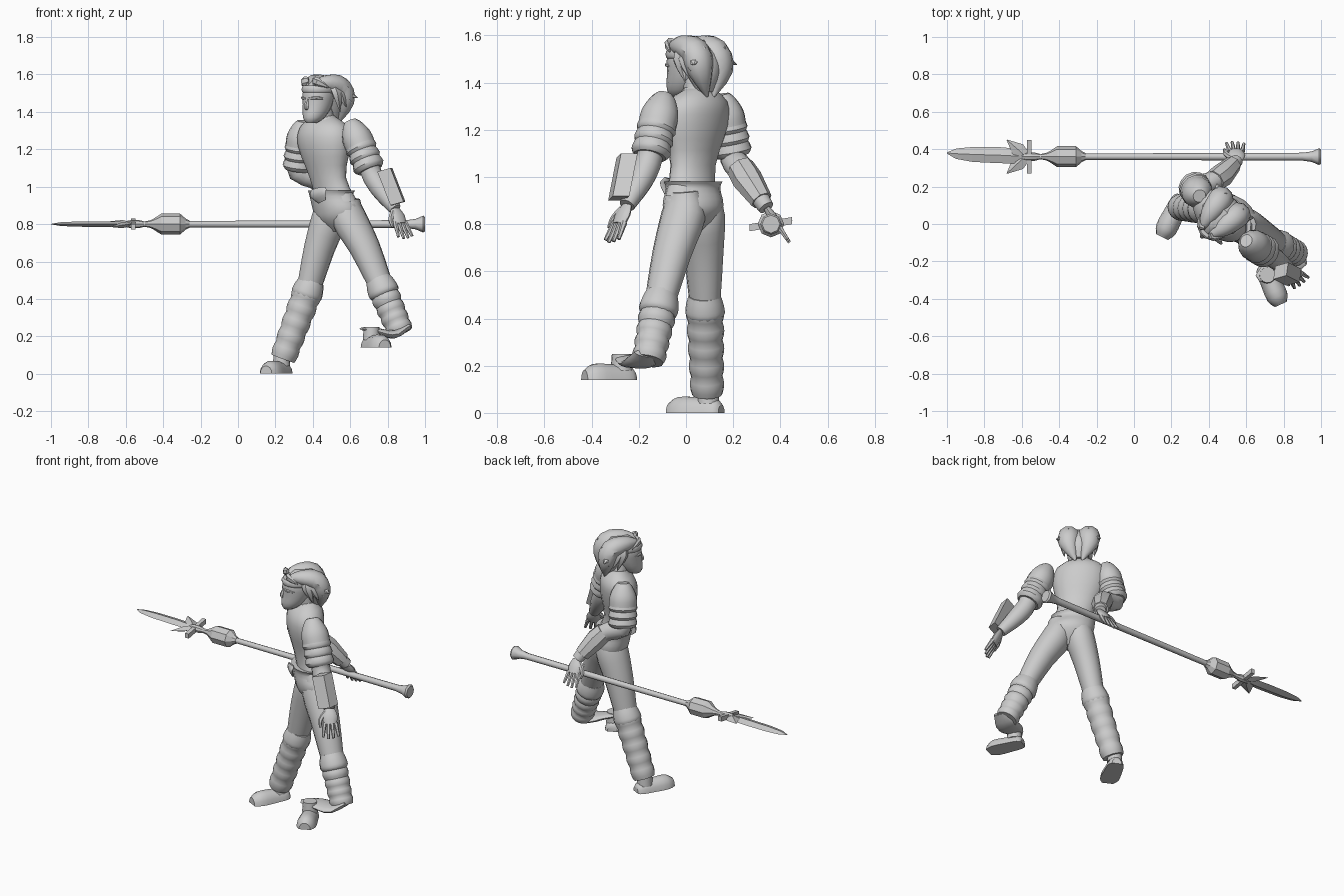
import bpy, bmesh, math
from mathutils import Vector as V

if "Cube" in bpy.data.objects:
    bpy.data.objects.remove(bpy.data.objects["Cube"])

GREY = (.6, .6, .6, 1)
mat = bpy.data.materials.new("plain grey")
mat.use_nodes = True
mat.diffuse_color = GREY
mat.node_tree.nodes["Principled BSDF"].inputs["Base Color"].default_value = GREY

SIDE = V((.73, -.68, 0))     # body's own left
FWD = V((-.68, -.73, 0))     # body's facing direction
X, Y, UP = V((1, 0, 0)), V((0, 1, 0)), V((0, 0, 1))


def finish(name, bm, angle):
    bmesh.ops.recalc_face_normals(bm, faces=bm.faces)
    mesh = bpy.data.meshes.new(name)
    bm.to_mesh(mesh)
    bm.free()
    mesh.materials.append(mat)
    part = bpy.data.objects.new(name, mesh)
    bpy.context.collection.objects.link(part)
    bpy.ops.object.select_all(action="DESELECT")
    part.select_set(True)
    bpy.context.view_layer.objects.active = part
    bpy.ops.object.shade_smooth_by_angle(angle=math.radians(angle))


def smooth_keys(keys, steps):
    """Catmull-Rom curve through position-and-radius keys."""
    result = []
    for i in range(len(keys) - 1):
        before, start, end = keys[max(i - 1, 0)], keys[i], keys[i + 1]
        after = keys[min(i + 2, len(keys) - 1)]
        for k in range(steps):
            f = k / steps
            bend = (end - before) * (1 - f) + (start - after) * f
            turn = (1 - f) * (start - end) + f * (end - start)
            result.append(start.lerp(end, f) + f * (1 - f) / 2 * (bend + turn))
    return result + [keys[-1]]


def limb(name, path, radii, flat=1, sides=14, steps=3, ref=SIDE, floor=0, level=False, angle=40):
    """Loft rings along a path; ref is the wide axis, flat the depth ratio."""
    keys = smooth_keys([V((*p, r)) for p, r in zip(path, radii)], steps)
    bm, rings = bmesh.new(), []
    for i, key in enumerate(keys):
        ahead, behind = keys[min(i + 1, len(keys) - 1)], keys[max(i - 1, 0)]
        tangent = UP if level else (ahead - behind).to_3d().normalized()
        wide = (ref - tangent * ref.dot(tangent)).normalized()
        deep = tangent.cross(wide) * flat
        ring = []
        for k in range(sides):
            turn = math.tau * k / sides
            spot = key.to_3d() + (wide * math.cos(turn) + deep * math.sin(turn)) * key.w
            spot.z = max(spot.z, floor)
            ring.append(bm.verts.new(spot))
        rings.append(ring)
    for low, high in zip(rings, rings[1:]):
        for k in range(sides):
            n = (k + 1) % sides
            bm.faces.new((low[k], low[n], high[n], high[k]))
    bm.faces.new(rings[0])
    bm.faces.new(rings[-1])
    finish(name, bm, angle)


def block(name, start, end, wide, deep):
    """Box from start to end, with full width and depth vectors."""
    bm = bmesh.new()
    corners = [start - wide / 2, start + wide / 2, end + wide / 2, end - wide / 2]
    face = bm.faces.new([bm.verts.new(c - deep / 2) for c in corners])
    grown = bmesh.ops.extrude_face_region(bm, geom=[face])["geom"]
    bmesh.ops.translate(bm, vec=deep, verts=[g for g in grown if isinstance(g, bmesh.types.BMVert)])
    finish(name, bm, 20)


JOINTS = {
    "left": dict(shoulder=(.6, -.09, 1.35), elbow=(.71, -.155, 1.08), forearm=(.76, -.19, .99),
                 wrist=(.84, -.25, .88), fingers=(.9, -.32, .72), across=(.75, .55, 0),
                 hip=(.59, -.01, .88), knee=(.765, -.11, .47), ankle=(.87, -.16, .22),
                 heel=(.69, -.22, .14), toe=(.785, -.43, .14)),
    "right": dict(shoulder=(.35, .15, 1.35), elbow=(.32, .2, 1.08), forearm=(.45, .24, 1.02),
                  wrist=(.55, .34, .87), fingers=(.54, .44, .72), across=(1, 0, 0),
                  hip=(.49, .07, .88), knee=(.38, .08, .46), ankle=(.24, .09, .08),
                  heel=(.26, .15, 0), toe=(.15, -.07, 0)),
}

# Torso, sloping shoulders, trousers, belt flap and neck
limb("torso", [(.53, .02, .92), (.48, .03, 1.05), (.46, .04, 1.22), (.46, .05, 1.32), (.46, .06, 1.38)],
     [.13, .115, .165, .15, .06], flat=.66, sides=18, level=True)
limb("hips", [(.53, .03, .76), (.53, .03, .82), (.53, .03, .88), (.5, .03, .95), (.5, .03, .98)],
     [.05, .12, .145, .13, .14], flat=.78, sides=18, level=True)
limb("belt_flap", [(.43, -.06, .99), (.43, -.07, .96), (.45, -.07, .92)], [.05, .06, .03], flat=.2)
limb("neck", [(.46, .05, 1.33), (.45, .03, 1.45)], [.06, .05])
limb("collar", [(.46, .05, 1.34), (.46, .05, 1.38)], [.09, .06], flat=.9, level=True)


def ribbed_legging(name, knee, ankle, top, bottom, ribs=5):
    count = ribs * 4
    shares = [i / count for i in range(count + 1)]
    swell = [1 + .1 * (abs(math.sin(math.pi * f * ribs)) - .5) for f in shares]
    radii = [(top + (bottom - top) * f) * s for f, s in zip(shares, swell)]
    limb(name, [knee.lerp(ankle, f) for f in shares], radii, steps=1, sides=16)


def hand(side, wrist, tips, across):
    reach = tips - wrist
    across = across.normalized()
    limb(side + "_palm", [wrist, wrist + reach * .25, wrist + reach * .5], [.03, .046, .038],
         flat=.45, sides=10, ref=across)
    for i in range(4):
        offset = across * (i - 1.5) * .022
        length = 1 - abs(i - 1.3) * .06
        limb(f"{side}_finger_{i + 1}", [wrist + reach * .45 + offset, wrist + reach * length + offset * 1.4],
             [.014, .008], sides=6, ref=across)
    thumb = [wrist + reach * f - across * d for f, d in ((.1, .02), (.35, .055), (.6, .06))]
    limb(side + "_thumb", thumb, [.016, .014, .007], sides=6, ref=across)


# Both sides: leg, shoe, layered shoulder armour, arm and hand
for side, spots in JOINTS.items():
    j = {key: V(value) for key, value in spots.items()}
    limb(side + "_thigh", [j["hip"] + UP * .06, j["hip"] - UP * .04, j["hip"].lerp(j["knee"], .5), j["knee"]],
         [.06, .09, .079, .062], flat=1.1)
    ribbed_legging(side + "_legging", j["knee"], j["ankle"], .079, .068)
    shin = (j["ankle"] - j["knee"]).normalized()
    limb(side + "_cuff", [j["knee"] + shin * d for d in (-.04, 0, .04, .06)], [.068, .08, .084, .07])
    foot = j["toe"] - j["heel"]
    limb(side + "_shoe", [j["heel"] + foot * f for f in (0, .1, .4, .8, 1)],
         [.03, .048, .055, .058, .035], flat=1.2, ref=UP.cross(foot), floor=j["heel"].z)
    instep = j["heel"] + foot * .25
    limb(side + "_ankle", [instep + UP * .11, instep + UP * .04], [.042, .047])

    upper = [j["shoulder"].lerp(j["elbow"], f) for f in (0, .1, .3, .5)]
    limb(side + "_shoulder_dome", upper, [.035, .058, .082, .084], flat=.95, ref=FWD)
    for i in range(3):
        share = .4 + .17 * i
        band = [j["shoulder"].lerp(j["elbow"], share + d) for d in (0, .15, .23)]
        limb(f"{side}_shoulder_band_{i + 1}", band, [.075, .088, .07], flat=.95, ref=FWD, steps=2)
    limb(side + "_forearm", [j["elbow"] + UP * .08, j["elbow"], j["forearm"], j["wrist"]],
         [.05, .056, .054, .034])
    hand(side, j["wrist"], j["fingers"], j["across"])

# Block on the left forearm, guard on the right, flattened gaiter over the left foot
block("left_bracer_block", V((.785, -.25, 1.09)), V((.855, -.285, .91)), V((.07, .02, .02)), V((-.01, -.07, 0)))
limb("right_bracer", [(.43, .23, 1.04), (.47, .26, .99), (.53, .32, .9)], [.06, .065, .048], sides=8, steps=1)
limb("left_gaiter_flap", [(.91, -.17, .25), (.83, -.2, .21), (.73, -.25, .23), (.66, -.29, .24)],
     [.05, .075, .055, .02], flat=.3, ref=Y)


# Head, placed by side / forward offset and height
def at(side, fwd, z):
    return V((.44, .015, z)) + SIDE * side + FWD * fwd


limb("head", [at(0, .07, 1.34), at(0, .05, 1.37), at(0, .02, 1.44), at(0, .01, 1.52), at(0, 0, 1.58)],
     [.025, .055, .075, .078, .03], flat=1.15, level=True)
limb("nose", [at(0, .09, 1.48), at(0, .11, 1.43), at(0, .1, 1.42)], [.008, .014, .012], sides=6)
limb("mouth", [at(0, .095, 1.4), at(0, .095, 1.37)], [.026, .022], flat=.5, sides=8)
limb("headband", [at(0, .01, z) for z in (1.5, 1.51, 1.53, 1.54)], [.078, .085, .085, .078], flat=1.17, level=True)
limb("hair_cap", [at(0, -.09, 1.36), at(0, -.08, 1.44), at(0, -.05, 1.52), at(0, -.03, 1.58)],
     [.035, .075, .088, .045], level=True)

# Hair: two swept lobes with pointed locks, mirrored about the parting
for s, word in ((1, "left"), (-1, "right")):
    limb(word + "_brow", [at(s * .01, .1, 1.47), at(s * .05, .085, 1.475), at(s * .07, .05, 1.47)],
         [.008, .009, .006], sides=6, ref=UP)
    limb(word + "_hair_lobe", [at(s * .03, .08, 1.55), at(s * .05, 0, 1.555), at(s * .06, -.09, 1.53),
                               at(s * .06, -.12, 1.45), at(s * .02, -.12, 1.34)],
         [.015, .05, .066, .058, .006], flat=.9, sides=10)
    for i in range(4):
        back, tip = -.03 - .03 * i, 1.4 + .025 * i
        limb(f"{word}_side_lock_{i + 1}",
             [at(s * .06, back, 1.55), at(s * .095, back, 1.5), at(s * (.09 + .015 * i), back - .03, tip)],
             [.03, .035, .002], flat=.6, sides=6, ref=FWD)
    limb(word + "_fringe", [at(s * .02, .07, 1.57), at(s * .05, .08, 1.56), at(s * .09, .03, 1.53)],
         [.018, .024, .003], flat=.6, sides=6, ref=UP)


# Spear lying along x
def spear(name, stations, radii, sides=8, flat=1, rise=0, angle=30):
    path = [(x, .36 + rise * i, .8) for i, x in enumerate(stations)]
    limb(name, path, radii, flat, sides, 1, Y, angle=angle)


spear("spear_shaft", [-.55, -.27, .9, .95, .99, 1], [.014, .017, .021, .028, .045, .038], angle=50)
spear("spear_knob", [-.47, -.45, -.41, -.31, -.28, -.26], [.02, .03, .056, .056, .03, .02], angle=10)
spear("spear_collar", [-.6, -.57, -.53, -.5, -.47], [.016, .022, .022, .014, .02])
spear("spear_blade", [-.57, -.64, -.72, -.86, -.95, -1], [.02, .04, .043, .04, .028, .003], 4, .35, .004, 20)
grip = V((-.56, .36, .8))
bar = V((0, .09, .015))
block("spear_crossbar", grip - bar, grip + bar, X * .025, UP * .03)
for s, word in ((1, "rear"), (-1, "front")):
    reach = s * bar
    limb(f"spear_{word}_barb", [grip - X * .02, grip + reach * .4 - X * .06, grip + reach - X * .12],
         [.03, .04, .002], flat=.4, sides=4, steps=1, ref=Y, angle=20)
